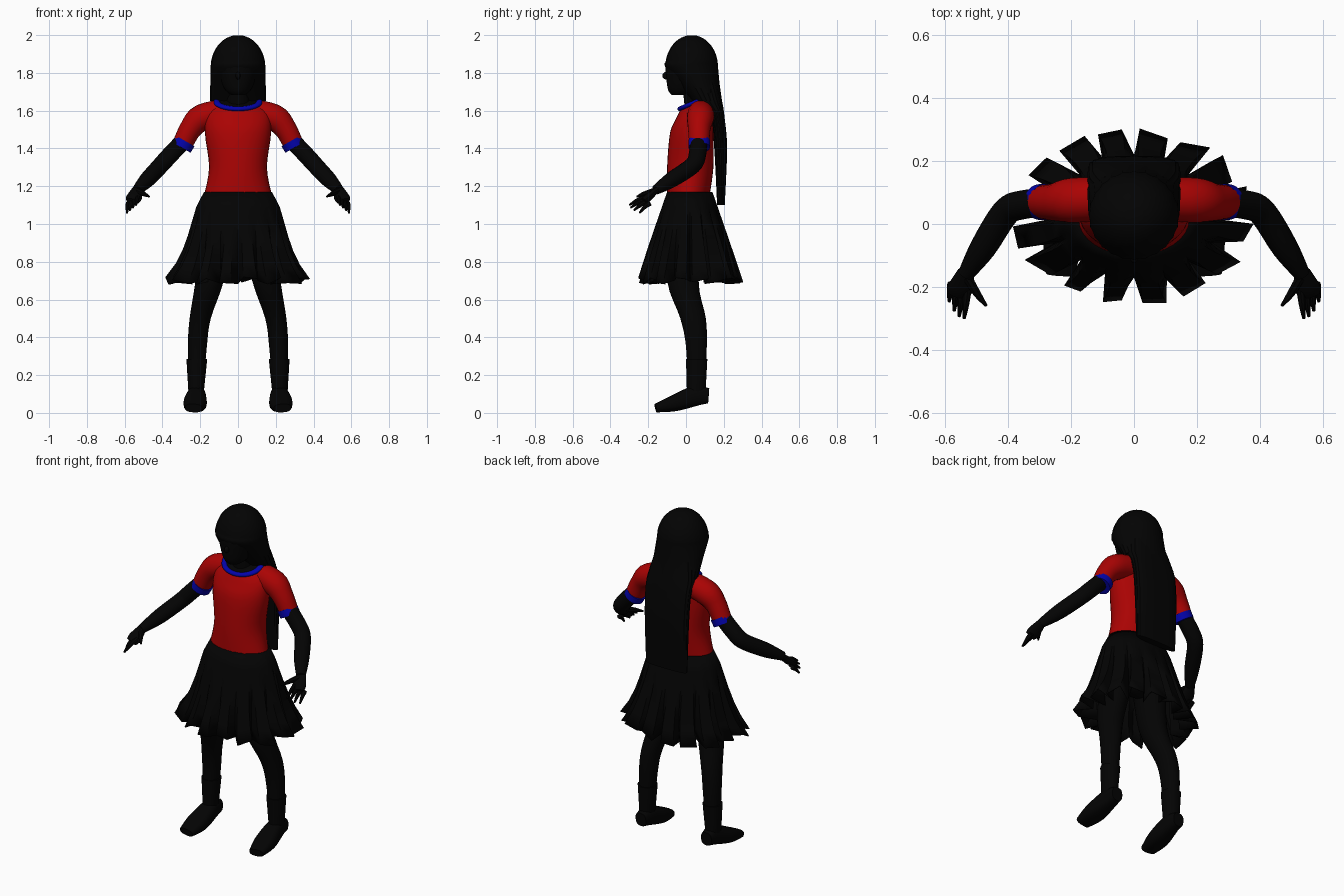
import bpy, bmesh, random
from math import sin, cos, pi, radians, copysign
from mathutils import Vector

random.seed(4)
if "Cube" in bpy.data.objects:
    bpy.data.objects.remove(bpy.data.objects["Cube"])


def material(name, *rgb):
    mat = bpy.data.materials.new(name)
    mat.use_nodes = True
    mat.diffuse_color = (*rgb, 1)
    shader = mat.node_tree.nodes["Principled BSDF"]
    shader.inputs["Base Color"].default_value = (*rgb, 1)
    return mat


BLACK = material("black", .001, .001, .001)
RED = material("red", .4, .001, .001)
BLUE = material("blue", .001, .001, .4)
parts = []


def smooth_path(points, steps=4):
    """Pass a smooth curve through a few key sections."""
    keys = [Vector(p) for p in points]
    keys = [keys[0], *keys, keys[-1]]
    path = []
    for before, start, end, after in zip(keys, keys[1:], keys[2:], keys[3:]):
        for step in range(steps):
            t = step / steps
            leave, arrive = (end - before) / 2, (after - start) / 2
            bend = leave * (1 - t) - arrive * t + (end - start) * (2 * t - 1)
            path.append(start.lerp(end, t) + bend * t * (1 - t))
    return path + [keys[-1]]


def skin(name, rings, mat, caps=True):
    """Bridge a list of equal point rings into one object."""
    bm = bmesh.new()
    rows = [[bm.verts.new(point) for point in ring] for ring in rings]
    count = len(rows[0])
    for lower, upper in zip(rows, rows[1:]):
        for i in range(count):
            j = (i + 1) % count
            bm.faces.new((lower[i], lower[j], upper[j], upper[i]))
    if caps:
        bm.faces.new(rows[0])
        bm.faces.new(rows[-1])
    bmesh.ops.recalc_face_normals(bm, faces=bm.faces)
    mesh = bpy.data.meshes.new(name)
    bm.to_mesh(mesh)
    bm.free()
    mesh.materials.append(mat)
    ob = bpy.data.objects.new(name, mesh)
    bpy.context.collection.objects.link(ob)
    parts.append(ob)
    return ob


def outline(count, power):
    """Unit circle, squared off when power is below one."""
    angles = [2 * pi * i / count for i in range(count)]
    return [[copysign(abs(f(a)) ** power, f(a)) for f in (cos, sin)]
            for a in angles]


def loft(name, sections, mat, side=1, count=24, power=1, ridge=0, tilt=None):
    """Level sections given as x, z, half width, front y and back y."""
    rings = []
    for x, z, width, front, back in smooth_path(sections):
        middle, depth = (front + back) / 2, (back - front) / 2
        slope = tilt(z) if tilt else 0
        ring = []
        for i, (u, v) in enumerate(outline(count, power)):
            swell = 1 + ridge * (-1) ** i
            ring.append((side * x + width * u * swell,
                         middle + depth * v * swell, z + slope * depth * v))
        rings.append(ring)
    return skin(name, rings, mat)


def tube(name, sections, mat, side=1, count=16, power=1, flat=1):
    """Sections square to a path: x, y, z, half width, optional half height."""
    path = smooth_path(sections)
    centres = [Vector((side * p[0], p[1], p[2])) for p in path]
    last = len(path) - 1
    rings = []
    for i, (centre, section) in enumerate(zip(centres, path)):
        ahead = centres[min(i + 1, last)] - centres[max(i - 1, 0)]
        across = ahead.cross(Vector((0, -1, 1))).normalized()
        upward = across.cross(ahead).normalized()
        width, height = section[3], section[-1] * flat
        rings.append([centre + across * u * width + upward * v * height
                      for u, v in outline(count, power)])
    return skin(name, rings, mat)


def adopt(name, size, mat):
    """Name, scale and colour the primitive just added."""
    ob = bpy.context.object
    ob.name = name
    ob.scale = size
    ob.data.materials.append(mat)
    parts.append(ob)


def ball(name, centre, size, mat, lean=0):
    bpy.ops.mesh.primitive_uv_sphere_add(
        segments=24, ring_count=16, location=centre, rotation=(lean, 0, 0))
    adopt(name, size, mat)


# Shirt body, its top sloping down to a scooped neckline
loft("shirt", [(0, 1.15, .18, -.1, .125), (0, 1.3, .153, -.1, .145),
               (0, 1.48, .175, -.085, .145), (0, 1.59, .165, -.05, .14),
               (0, 1.645, .1, -.025, .125)],
     RED, count=32, tilt=lambda z: max(0, 3 * z - 4.5))

# Flat collar band with the bare neckline inside it
NECKLINE, LEAN = (0, .05, 1.645), .4
bpy.ops.mesh.primitive_torus_add(location=NECKLINE, rotation=(LEAN, 0, 0),
                                 major_radius=.112, minor_radius=.017)
adopt("collar", (1, .8, .7), BLUE)
ball("neckline", NECKLINE, (.107, .085, .016), BLACK, LEAN)

# Neck, head and face
tube("neck", [(0, .06, 1.6, .065), (0, .035, 1.75, .055)], BLACK)
loft("head", [(0, 1.683, .035, -.075, 0), (0, 1.71, .068, -.095, .06),
              (0, 1.78, .1, -.105, .12), (0, 1.85, .115, -.107, .13),
              (0, 1.93, .09, -.08, .11)], BLACK)
ball("nose", (0, -.105, 1.785), (.013, .02, .02), BLACK, -.3)

# Hair: a cap over the skull, then a long curtain down the back
cap = []
for i in range(1, 9):
    a = i / 8 * pi / 2
    cap.append((0, 1.83 + .17 * cos(a), .143 * sin(a),
                .03 - .138 * sin(a), .03 + .138 * sin(a)))
cap += [(0, 1.74, .145, -.04, .177), (0, 1.65, .147, .03, .19)]
loft("hair_cap", cap, BLACK, count=48, ridge=.012)
loft("hair_curtain", [(0, 1.75, .12, .03, .165), (0, 1.65, .143, .06, .19),
                      (0, 1.57, .145, .13, .203), (0, 1.4, .142, .15, .217),
                      (0, 1.1, .135, .165, .205)],
     BLACK, count=48, power=.75, ridge=.015)

# Pleated skirt: broad outer folds with a tucked crease between them
PLEATS, LEVELS = 16, 7
folds = []
for pleat in range(PLEATS):
    for offset, tuck in ((0, 1), (.2, 0), (.8, 0)):
        stray = random.uniform(-.1, .1) * (1 - tuck)
        folds.append((2 * pi * (pleat + offset + stray) / PLEATS, tuck,
                      random.uniform(-.08, .06), random.uniform(-.02, .02)))
rings = []
for level in range(LEVELS):
    t = level / (LEVELS - 1)
    width, depth = .18 + .12 * t ** .6 + .07 * t ** 4, .12 + .165 * t
    ring = []
    for angle, tuck, swing, lift in folds:
        reach = 1 + (swing - .32 * tuck) * t * t
        ring.append((width * reach * cos(angle),
                     .02 + depth * reach * sin(angle),
                     1.17 - .47 * t + lift * t * t))
    rings.append(ring)
skirt = skin("skirt", rings, BLACK, caps=False)
skirt.modifiers.new("cloth", "SOLIDIFY").thickness = .006
ball("hips", (0, .02, 1), (.18, .12, .16), BLACK)

for side, label in ((1, "left"), (-1, "right")):
    # Sleeve and cuff
    tube(label + "_sleeve", [(.06, .08, 1.598, .066), (.19, .076, 1.563, .072),
                             (.25, .07, 1.505, .06), (.29, .07, 1.43, .054)],
         RED, side, 20)
    tube(label + "_cuff", [(.28, .07, 1.44, .058), (.3, .07, 1.405, .057)],
         BLUE, side, 20)

    # Bare arm, hand, fingers and thumb
    tube(label + "_arm", [(.27, .07, 1.46, .046), (.36, .06, 1.365, .046),
                          (.41, .035, 1.31, .045), (.48, -.075, 1.235, .042),
                          (.535, -.16, 1.18, .026)], BLACK, side)
    tube(label + "_palm", [(.535, -.15, 1.185, .026), (.55, -.2, 1.14, .042),
                           (.56, -.225, 1.12, .034)], BLACK, side, flat=.5)
    for i in range(4):
        root = Vector((.53 + .017 * i, -.21 + .007 * i, 1.14 - .01 * i))
        tip = Vector((.54 + .016 * i, -.3 + .006 * i * i, 1.1 - .014 * i))
        knuckle = root.lerp(tip, .5) + Vector((0, 0, .007))
        tube(f"{label}_finger_{i + 1}",
             [(*root, .013), (*knuckle, .011), (*tip, .005)],
             BLACK, side, 8)
    tube(label + "_thumb", [(.53, -.17, 1.175, .016), (.5, -.22, 1.16, .013),
                            (.47, -.26, 1.145, .005)], BLACK, side, 8)

    # Leg, sock and shoe
    loft(label + "_leg", [(.1, 1, .09, -.1, .11), (.15, .7, .075, -.1, .067),
                          (.2, .5, .056, -.03, .105), (.215, .35, .05, 0, .11),
                          (.22, .12, .036, .01, .1)], BLACK, side)
    loft(label + "_sock", [(.218, .285, .055, 0, .113),
                           (.222, .1, .04, .005, .103)], BLACK, side)
    tube(label + "_shoe", [(.22, .12, .09, .035, .04),
                           (.22, .05, .09, .047, .053),
                           (.227, -.06, .052, .062, .044),
                           (.235, -.16, .025, .045, .023)],
         BLACK, side, power=.75)

# Smooth shading with crisp folds
bpy.ops.object.select_all(action="DESELECT")
for ob in parts:
    ob.select_set(True)
bpy.context.view_layer.objects.active = parts[0]
bpy.ops.object.shade_smooth_by_angle(angle=radians(40))
